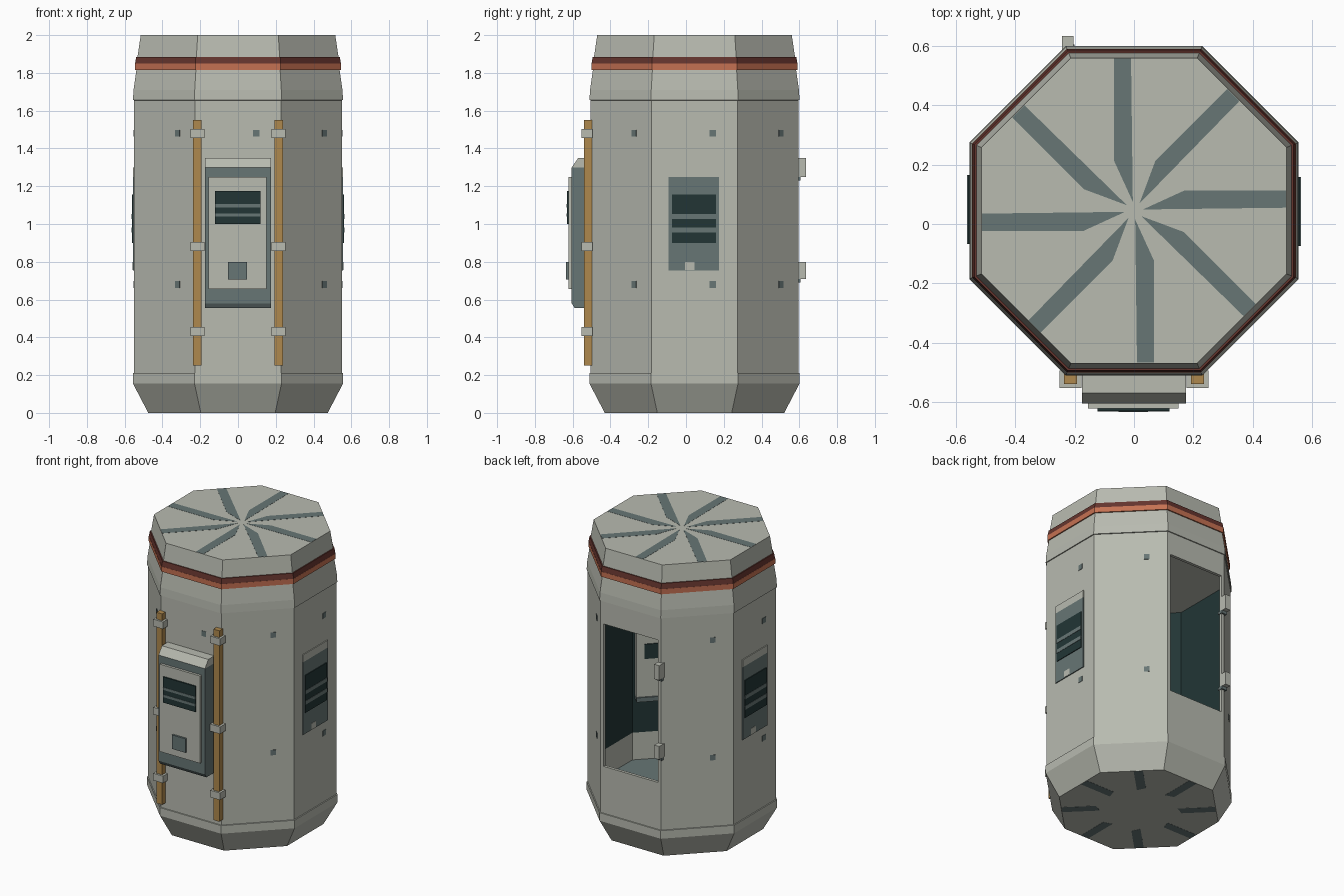
import bpy, bmesh, math
from mathutils import Matrix, Vector

if "Cube" in bpy.data.objects:
    bpy.data.objects.remove(bpy.data.objects["Cube"])

CY = 0.045                      # body axis in y
K = 1 / math.cos(math.pi / 8)   # apothem to corner radius


def mat(name, r, g, b):
    m = bpy.data.materials.new(name)
    m.diffuse_color = (r, g, b, 1)
    m.use_nodes = True
    m.node_tree.nodes["Principled BSDF"].inputs["Base Color"].default_value = m.diffuse_color
    return m


LIGHT = mat("light_grey", 0.48, 0.495, 0.435)
TEAL = mat("slate_teal", 0.135, 0.18, 0.178)
DARK = mat("dark_teal", 0.016, 0.036, 0.036)
ORANGE = mat("orange", 0.56, 0.165, 0.085)
MAROON = mat("maroon", 0.13, 0.035, 0.027)
YELLOW = mat("ochre", 0.43, 0.25, 0.075)


def finish(name, bm, mats):
    bmesh.ops.recalc_face_normals(bm, faces=bm.faces)
    me = bpy.data.meshes.new(name)
    bm.to_mesh(me)
    bm.free()
    for m in mats:
        me.materials.append(m)
    ob = bpy.data.objects.new(name, me)
    bpy.context.collection.objects.link(ob)
    return ob


def side(k):
    # local x = outward, y = sideways, z = up, for octagon side k
    return Matrix.Translation((0, CY, 0)) @ Matrix.Rotation(k * math.pi / 4, 4, 'Z')


def box(name, x, y, z, m, M=Matrix()):
    bm = bmesh.new()
    bmesh.ops.create_cube(bm, size=1)
    for v in bm.verts:
        v.co = M @ Vector([(a + b) / 2 + c * (b - a) for (a, b), c in zip((x, y, z), v.co)])
    return finish(name, bm, [m])


def prism(name, pts, axis, lo, hi, m, M=Matrix()):
    # extrude a 2D outline along the x or z axis
    bm = bmesh.new()
    rows = []
    for h in (lo, hi):
        rows.append([bm.verts.new(M @ Vector((h, *p) if axis == 'x' else (*p, h))) for p in pts])
    bm.faces.new(rows[0][::-1])
    bm.faces.new(rows[1])
    n = len(pts)
    for i in range(n):
        bm.faces.new((rows[0][i], rows[0][(i + 1) % n], rows[1][(i + 1) % n], rows[1][i]))
    return finish(name, bm, [m])


def loft(name, profile, mats, rule=lambda f: 0):
    # octagonal solid from (apothem, z) pairs
    bm = bmesh.new()
    rings = []
    for a, z in profile:
        rings.append([bm.verts.new((a * K * math.cos((i - .5) * math.pi / 4),
                                    CY + a * K * math.sin((i - .5) * math.pi / 4), z))
                      for i in range(8)])
    for p, q in zip(rings, rings[1:]):
        for i in range(8):
            j = (i + 1) % 8
            bm.faces.new((p[i], p[j], q[j], q[i]))
    bm.faces.new(rings[0][::-1])
    bm.faces.new(rings[-1])
    bm.normal_update()
    for f in bm.faces:
        f.material_index = rule(f)
    return finish(name, bm, mats)


# Main shell, hollowed and with the rear doorway cut out
shell = loft("body_shell", [(.475, 0), (.556, .155), (.556, .21), (.55, .211), (.55, 1.655),
                            (.556, 1.656), (.553, 1.71), (.538, 1.815), (.532, 1.885),
                            (.515, 2)], [LIGHT])
cavity = loft("cavity_cutter", [(.53, .19), (.53, 1.7)], [LIGHT])
door = box("doorway_cutter", (-.205, .205), (.4, .8), (.53, 1.5), LIGHT)
for cutter in (cavity, door):
    mod = shell.modifiers.new("cut", 'BOOLEAN')
    mod.operation, mod.solver, mod.object = 'DIFFERENCE', 'EXACT', cutter
    bpy.context.view_layer.objects.active = shell
    bpy.ops.object.modifier_apply(modifier=mod.name)
    bpy.data.objects.remove(cutter)

# Interior lining: teal floor, light skirting, dark walls, light ceiling; open at the rear
def lining_rule(f):
    c = f.calc_center_median()
    if abs(f.normal.z) > .9:
        return 1 if c.z < 1 else 0
    return 2 if c.z > .38 else 0


lining = loft("interior_lining", [(.525, .195), (.525, .38), (.525, 1.695)],
              [LIGHT, TEAL, DARK], lining_rule)
bm = bmesh.new()
bm.from_mesh(lining.data)
bmesh.ops.delete(bm, geom=[f for f in bm.faces if f.calc_center_median().y > .55], context='FACES')
bmesh.ops.reverse_faces(bm, faces=bm.faces)
bm.to_mesh(lining.data)
bm.free()

# Interior console on the front right wall
box("interior_console", (.48, .525), (-.2, .2), (.64, 1.08), LIGHT, side(7))
box("interior_console_base", (.47, .525), (-.2, .2), (.61, .64), TEAL, side(7))
box("interior_console_screen", (.474, .48), (-.15, .15), (.9, 1.0), DARK, side(7))
box("interior_handle", (.49, .525), (.17, .2), (.74, .88), YELLOW, side(0))
box("interior_lower_handle", (.49, .525), (-.02, .03), (.28, .4), YELLOW, side(7))

# Coloured ring below the lid
loft("ring_lower", [(.546, 1.815), (.546, 1.85)], [ORANGE])
loft("ring_upper", [(.545, 1.85), (.539, 1.885)], [MAROON])

# Pinwheel stripes on roof and underside
for k in range(8):
    prism("roof_stripe", [(.03, .004), (.513, .01), (.513, .068), (.17, .068)], 'z',
          1.998, 2.001, TEAL, side(k))
    prism("floor_stripe", [(.24, .01), (.472, .01), (.472, .068), (.26, .068)], 'z',
          -.001, .002, TEAL, side(k))

# Painted bolts, one upper and one lower on each side except the doorway
for k in range(8):
    if k != 2:
        for z in (1.48, .68):
            box("bolt", (.545, .553), (.08, .114), (z - .018, z + .018), TEAL, side(k))


def grille(name, r, y0, y1, z0, z1, M):
    # dark vent plate with two slats
    box(name, (r - .01, r), (y0, y1), (z0, z1), DARK, M)
    h = z1 - z0
    for t in (.22, .5):
        box(name + "_slat", (r - .005, r + .002), (y0, y1),
            (z0 + t * h, z0 + (t + .1) * h), TEAL, M)


# Side vents, left and right
for k in (0, 4):
    M = side(k)
    box("vent_panel", (.54, .556), (-.137, .13), (.755, 1.25), TEAL, M)
    prism("vent_hood", [(-.137, 1.25), (.13, 1.25), (.13, 1.3), (-.137, 1.3)], 'x',
          .54, .556, LIGHT, M)
    grille("vent_grille", .561, -.12, .113, .9, 1.155, M)
    box("vent_notch", (.55, .558), (-.05, .0), (.757, .8), LIGHT, M)

# Front equipment box with chamfered top
bm_pts = [(-.48, .555), (-.59, .555), (-.605, .58), (-.605, 1.3), (-.48, 1.3)]
prism("equipment_box", bm_pts, 'x', -.175, .175, TEAL)
prism("equipment_box_cap", [(-.48, 1.3), (-.605, 1.3), (-.57, 1.35), (-.48, 1.35)], 'x',
      -.175, .175, LIGHT)
box("equipment_plate", (-.155, .15), (-.622, -.6), (.655, 1.25), LIGHT)
grille("equipment_grille", .676, -.123, .12, 1.0, 1.175, side(6))
box("equipment_button", (-.053, .048), (-.635, -.615), (.705, .8), TEAL)

# Vertical rods with clamps
for s in (-1, 1):
    x = s * .215
    box("rod", (x - .022, x + .022), (-.54, -.498), (.25, 1.55), YELLOW)
    for z in (1.48, .88, .43):
        box("rod_clamp", (x - .037, x + .037), (-.553, -.495), (z - .024, z + .024), LIGHT)

# Doorway hinges
for z0, z1 in ((1.25, 1.35), (.71, .8)):
    box("hinge", (-.243, -.205), (.58, .635), (z0, z1), LIGHT)
    box("hinge_pad", (-.24, -.2), (.57, .605), (z0 - .02, z0), TEAL)
